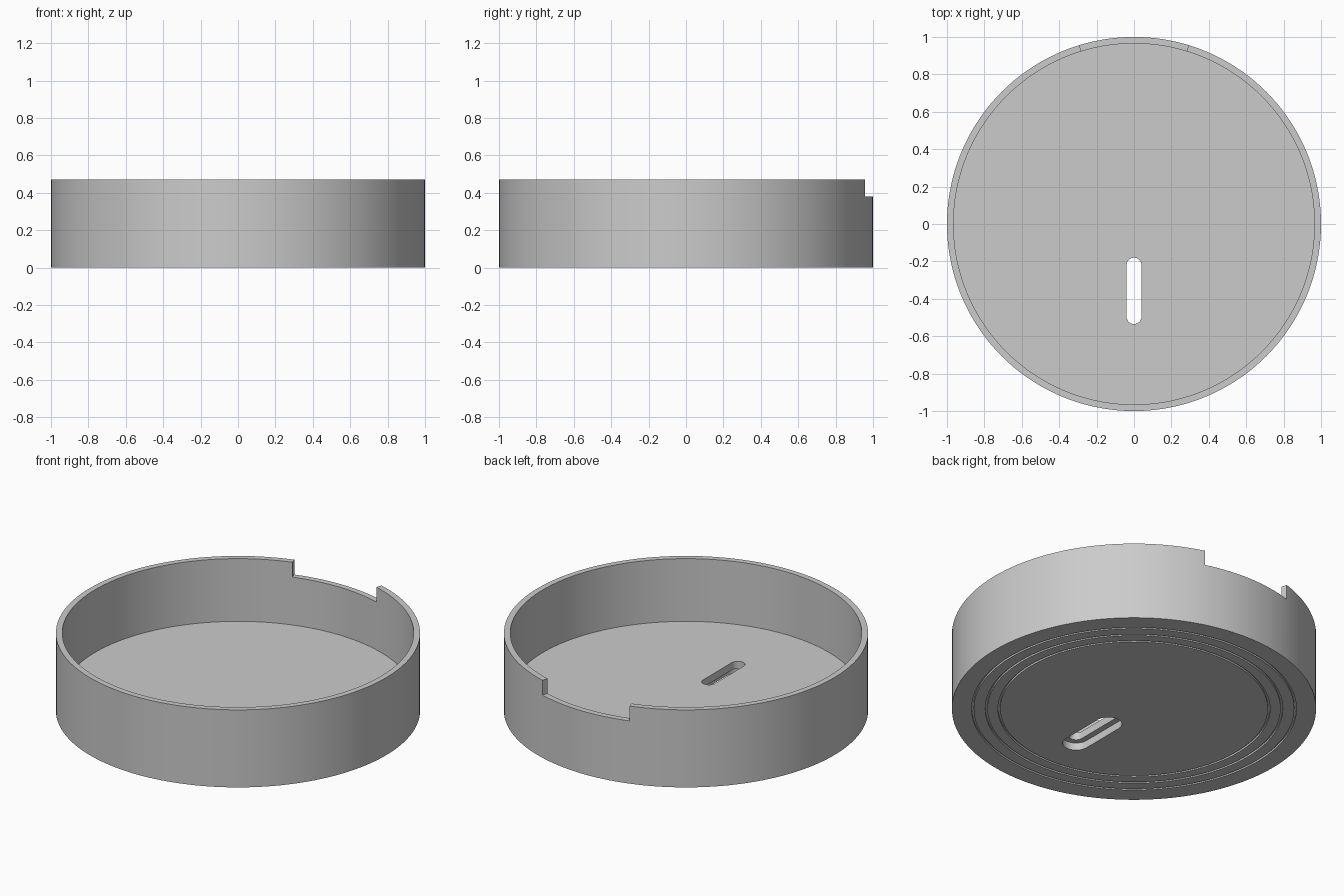
import bpy, bmesh, math

if "Cube" in bpy.data.objects:
    bpy.data.objects.remove(bpy.data.objects["Cube"])

SEG = 144
HEIGHT, RIM_IN, FLOOR = 0.47, 0.965, 0.09

grey = bpy.data.materials.new("light grey")
grey.diffuse_color = (0.6, 0.6, 0.6, 1)
grey.use_nodes = True
grey.node_tree.nodes["Principled BSDF"].inputs["Base Color"].default_value = grey.diffuse_color


def make_object(name, bm):
    bmesh.ops.recalc_face_normals(bm, faces=bm.faces)
    mesh = bpy.data.meshes.new(name)
    bm.to_mesh(mesh)
    bm.free()
    mesh.materials.append(grey)
    obj = bpy.data.objects.new(name, mesh)
    bpy.context.collection.objects.link(obj)
    return obj


def lathe(name, profile):
    """Turn a (radius, z) profile around z and cap both ends."""
    bm = bmesh.new()
    rings = [[bm.verts.new((r * math.cos(2 * math.pi * i / SEG),
                            r * math.sin(2 * math.pi * i / SEG), z))
              for i in range(SEG)] for r, z in profile]
    for a, b in zip(rings, rings[1:]):
        for i in range(SEG):
            j = (i + 1) % SEG
            bm.faces.new((a[i], a[j], b[j], b[i]))
    bm.faces.new(rings[0])
    bm.faces.new(rings[-1])
    return make_object(name, bm)


def prism(name, outline, z0, z1):
    """Extrude a flat outline from z0 to z1."""
    bm = bmesh.new()
    low = [bm.verts.new((x, y, z0)) for x, y in outline]
    high = [bm.verts.new((x, y, z1)) for x, y in outline]
    bm.faces.new(low)
    bm.faces.new(high)
    for i in range(len(low)):
        j = (i + 1) % len(low)
        bm.faces.new((low[i], low[j], high[j], high[i]))
    return make_object(name, bm)


def slot_outline(radius, y0=-0.495, y1=-0.22, steps=16):
    """Rounded slot running along y."""
    pts = []
    for centre, start in ((y1, 0), (y0, math.pi)):
        for i in range(steps + 1):
            a = start + math.pi * i / steps
            pts.append((radius * math.cos(a), centre + radius * math.sin(a)))
    return pts


# Round tray with three fine grooves in its underside
profile = []
for r in (0.735, 0.805, 0.88):
    profile += [(r, 0), (r, 0.012), (r + 0.012, 0.012), (r + 0.012, 0)]
profile += [(1, 0), (1, HEIGHT), (RIM_IN, HEIGHT), (RIM_IN, FLOOR)]
tray = lathe("round_tray", profile)

# Cutters: rim notch with radial sides, through slot, wider slot from below
half = math.radians(17)
notch = [(s * r * math.sin(half), r * math.cos(half))
         for s, r in ((-1, 0.8), (1, 0.8), (1, 1.2), (-1, 1.2))]
cutters = [prism("notch_cutter", notch, 0.38, 0.6),
           prism("slot_cutter", slot_outline(0.04), -0.1, 0.2),
           prism("slot_recess_cutter", slot_outline(0.075), -0.1, 0.045)]

bpy.context.view_layer.objects.active = tray
tray.select_set(True)
for cutter in cutters:
    cutter.hide_render = True
    mod = tray.modifiers.new(cutter.name, 'BOOLEAN')
    mod.operation = 'DIFFERENCE'
    mod.solver = 'EXACT'
    mod.object = cutter
    bpy.ops.object.modifier_apply(modifier=mod.name)
    bpy.data.objects.remove(cutter)

bpy.ops.object.shade_smooth_by_angle(angle=math.radians(30))
